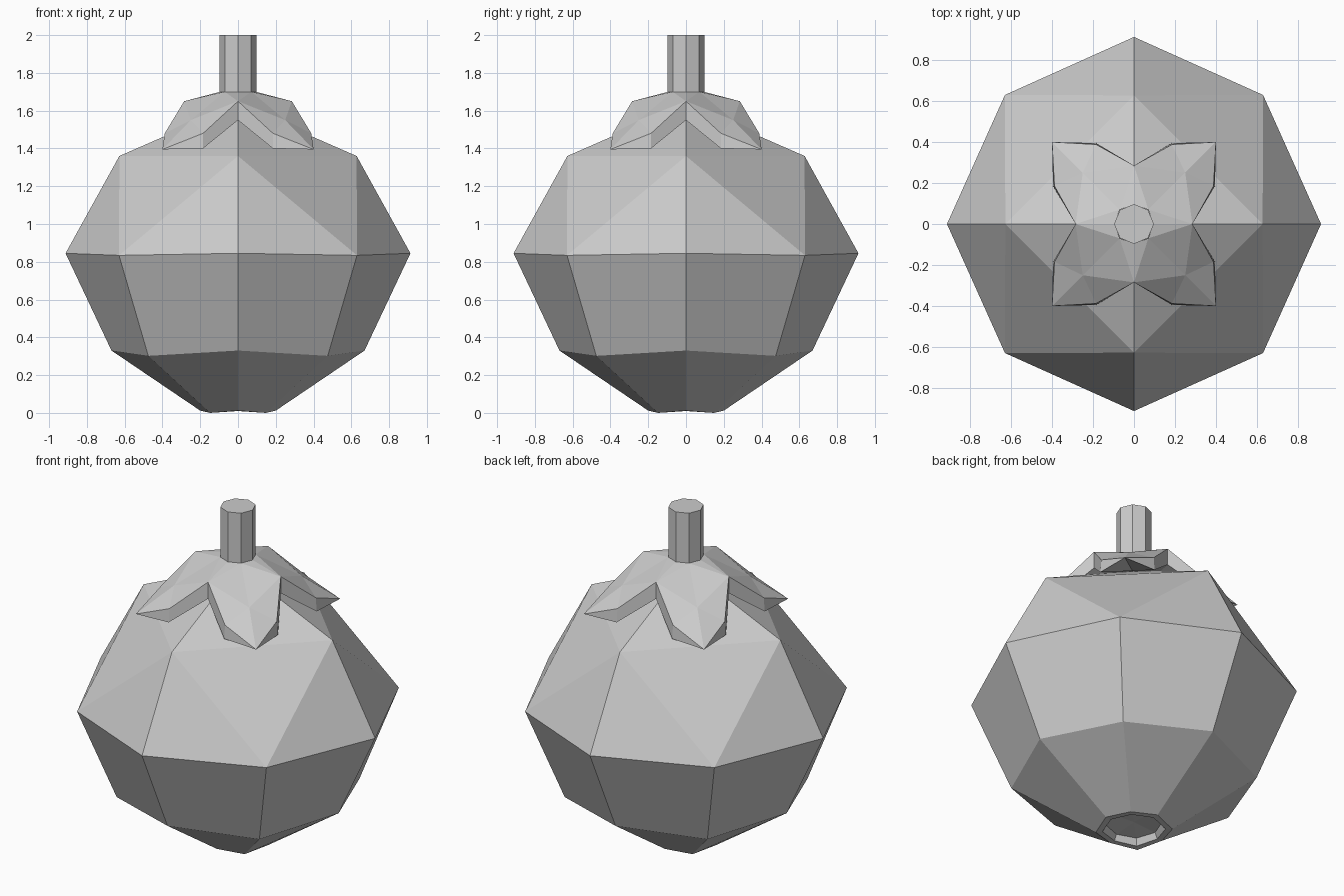
import bpy, math

if "Cube" in bpy.data.objects:
    bpy.data.objects.remove(bpy.data.objects["Cube"])

def make(name, verts, faces):
    me = bpy.data.meshes.new(name)
    me.from_pydata(verts, [], faces)
    me.validate()
    ob = bpy.data.objects.new(name, me)
    bpy.context.collection.objects.link(ob)
    return ob

def spin(p, k):
    """Rotate a point by k quarter turns about z."""
    x, y, z = p
    for _ in range(k % 4):
        x, y = -y, x
    return (x, y, z)

def ring8(axis_r, axis_z, diag, diag_z):
    """Eight points alternating between axis and diagonal directions."""
    pts = []
    for k in range(4):
        pts += [spin((axis_r, 0, axis_z), k), spin((diag, diag, diag_z), k)]
    return pts

def bridge(a, b, n=8):
    return [(a + i, a + (i + 1) % n, b + (i + 1) % n, b + i) for i in range(n)]

# fruit body: octagonal rings with a dimple underneath
rings = [ring8(.15, .045, .106, .04), ring8(.165, .01, .122, .003),
         ring8(.2, .012, .148, 0), ring8(.67, .33, .475, .302),
         ring8(.913, .845, .63, .834)]
verts = [p for r in rings for p in r]
faces = [f for i in range(4) for f in bridge(i * 8, i * 8 + 8)]
dimple = len(verts)
verts.append((0, 0, .055))
faces += [((i + 1) % 8, i, dimple) for i in range(8)]
# faceted shoulder: four corners closing to a point
top = len(verts)
verts += [spin((.628, 0, 1.36), k) for k in range(4)] + [(0, 0, 1.635)]
eq = 32
for k in range(4):
    n = (k + 1) % 4
    d = eq + 2 * k + 1
    faces += [(eq + 2 * k, d, top + k), (d, eq + 2 * n, top + n),
              (top + k, d, top + n), (top + k, top + n, top + 4)]
make("fruit_body", verts, faces)

# leafy cap: four pointed lobes on the diagonals
base = [(.095, 0, 1.70), (.07, .07, 1.70), (.285, 0, 1.65), (.388, .185, 1.48),
        (.40, .40, 1.395), (.185, .388, 1.48), (.25, .25, 1.55),
        (.285, 0, 1.55), (.395, .185, 1.40), (.185, .395, 1.40), (.07, .07, 1.58),
        (.095, 0, 1.58)]
N = len(base)
verts = [spin(p, k) for k in range(4) for p in base]
faces = []
for k in range(4):
    a0, d, v, m, tip, m2, c, vb, mb, m2b, db, ab = range(k * N, k * N + N)
    j = (k + 1) % 4 * N
    a1, v1, v1b, a1b = j, j + 2, j + 7, j + 11
    faces += [(a0, v, d), (v, c, d), (v, m, c), (m, tip, c),
              (tip, m2, c), (m2, v1, c), (v1, d, c), (v1, a1, d),
              (v, vb, mb, m), (m, mb, tip), (tip, m2b, m2), (m2, m2b, v1b, v1),
              (vb, ab, db), (vb, db, mb), (mb, db, tip), (tip, db, m2b),
              (m2b, db, v1b), (v1b, db, a1b)]
make("leaf_cap", verts, faces)

# stem
bpy.ops.mesh.primitive_cylinder_add(vertices=8, radius=.097, depth=.4,
                                    location=(0, 0, 1.8))
bpy.context.object.name = "stem"
